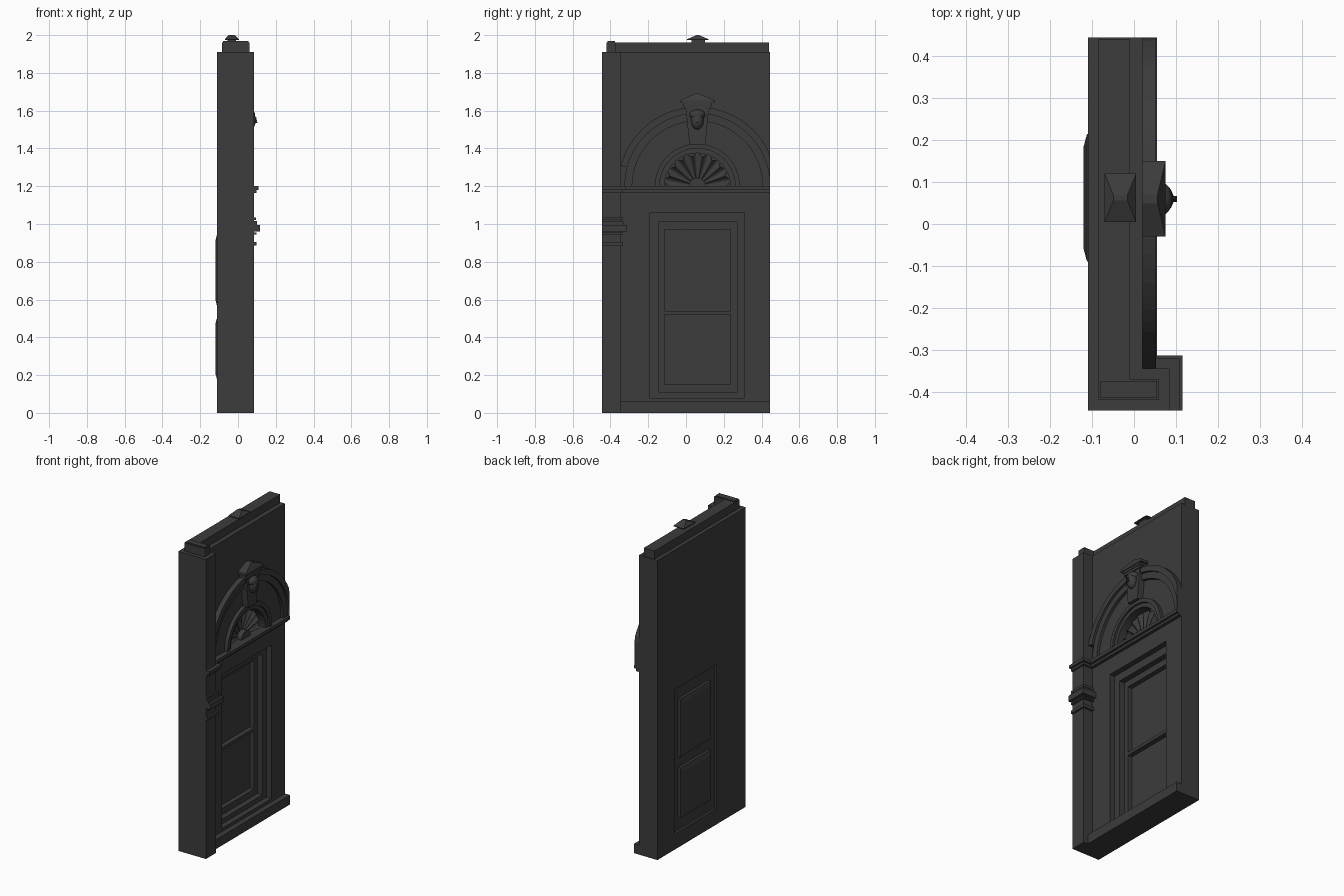
import bpy, bmesh, math
from mathutils import Vector

cube = bpy.data.objects.get("Cube")
if cube:
    bpy.data.objects.remove(cube, do_unlink=True)

stone = bpy.data.materials.new("dark_grey_stone")
stone.use_nodes = True
GREY = (0.045, 0.045, 0.045, 1)
stone.diffuse_color = GREY
bsdf = stone.node_tree.nodes["Principled BSDF"]
bsdf.inputs["Base Color"].default_value = GREY
bsdf.inputs["Roughness"].default_value = 0.8

CY, CZ = 0.06, 1.2           # arch centre
BACK, FACE, PILLAR = -0.11, 0.02, 0.085


def finish(name, bm):
    bmesh.ops.recalc_face_normals(bm, faces=bm.faces)
    mesh = bpy.data.meshes.new(name)
    bm.to_mesh(mesh)
    bm.free()
    mesh.materials.append(stone)
    ob = bpy.data.objects.new(name, mesh)
    bpy.context.collection.objects.link(ob)
    return ob


def loft(name, loops):
    """Closed solid through matching rings of points."""
    bm = bmesh.new()
    rings = [[bm.verts.new(p) for p in loop] for loop in loops]
    n = len(rings[0])
    for a, b in zip(rings, rings[1:]):
        for i in range(n):
            j = (i + 1) % n
            bm.faces.new((a[i], a[j], b[j], b[i]))
    bm.faces.new(rings[0])
    bm.faces.new(rings[-1])
    return finish(name, bm)


def prism(name, yz, x0, x1):
    return loft(name, [[(x, y, z) for y, z in yz] for x in (x0, x1)])


def box(name, x, y, z):
    return prism(name, [(y[0], z[0]), (y[1], z[0]), (y[1], z[1]), (y[0], z[1])], *x)


def slab(name, xy, z0, z1):
    return loft(name, [[(x, y, z) for x, y in xy] for z in (z0, z1)])


def arc(r, a0=0, a1=180, n=32):
    angles = [math.radians(a0 + (a1 - a0) * i / n) for i in range(n + 1)]
    return [(min(0.445, CY + r * math.cos(a)), CZ + r * math.sin(a)) for a in angles]


def arch_ring(name, r0, r1, x0, x1, a0=0, a1=180):
    return prism(name, arc(r1, a0, a1) + arc(r0, a0, a1)[::-1], x0, x1)


def cut(target, cutter):
    mod = target.modifiers.new("cut", 'BOOLEAN')
    mod.operation, mod.solver, mod.object = 'DIFFERENCE', 'EXACT', cutter
    bpy.context.view_layer.objects.active = target
    bpy.ops.object.modifier_apply(modifier=mod.name)
    bpy.data.objects.remove(cutter, do_unlink=True)


# Wall with stepped door recess, back recess and half-round fan niche
wall = box("wall", (BACK, FACE), (-0.4, 0.445), (0, 1.91))
steps = [(-0.015, (-0.19, 0.31), (0.08, 1.06)),
         (-0.05, (-0.145, 0.27), (0.11, 1.01)),
         (-0.08, (-0.115, 0.235), (0.15, 0.52)),
         (-0.08, (-0.115, 0.235), (0.54, 0.97))]
for depth, y, z in steps:
    cut(wall, box("cutter", (depth, 0.1), y, z))
cut(wall, box("cutter", (-0.2, -0.095), (-0.15, 0.275), (0.1, 1.02)))
cut(wall, prism("cutter", arc(0.178), -0.025, 0.1))

# Panels on the back of the door, with a sloped edge
for label, z0, z1 in (("lower", 0.18, 0.5), ("upper", 0.57, 0.94)):
    loops = []
    for x, g in ((-0.09, 0), (-0.112, 0), (-0.12, 0.03)):
        loops.append([(x, -0.09 + g, z0 + g), (x, 0.215 - g, z0 + g),
                      (x, 0.215 - g, z1 - g), (x, -0.09 + g, z1 - g)])
    loft(label + "_back_panel", loops)

# Corner pillar and plinth
box("corner_pillar", (BACK, PILLAR), (-0.445, -0.345), (0, 1.91))
box("plinth", (0, 0.055), (-0.35, 0.445), (0, 0.06))


# Horizontal mouldings that step around the pillar
def pillar_band(name, out, z0, z1):
    box(name, (FACE, PILLAR + out), (-0.445, -0.345 + out), (z0, z1))


for name, out, z0, z1 in (("necking", 0.012, 0.885, 0.905),
                          ("capital_lower", 0.012, 0.945, 0.955),
                          ("capital_roll", 0.031, 0.96, 0.995),
                          ("capital_neck", 0.015, 0.995, 1.015),
                          ("capital_top", 0.011, 1.02, 1.035),
                          ("cornice_pillar_lower", 0.012, 1.165, 1.18),
                          ("cornice_pillar_upper", 0.024, 1.18, 1.2)):
    pillar_band(name, out, z0, z1)
box("cornice_lower", (0, 0.04), (-0.35, 0.445), (1.165, 1.18))
box("cornice_upper", (0, 0.055), (-0.35, 0.445), (1.18, 1.2))

# Arch mouldings around the fan
arch_ring("arch_outer_band", 0.385, 0.42, 0, 0.052, 0, 165)
arch_ring("arch_inner_band", 0.345, 0.386, 0, 0.038)
arch_ring("fan_frame_outer", 0.2, 0.225, 0, 0.042)
arch_ring("fan_frame_inner", 0.175, 0.201, -0.02, 0.03)

# Fluted fan: hollow petals around a half-round hub
PETALS = 9
bm = bmesh.new()
for k in range(PETALS):
    mid, half = math.pi * (k + 0.5) / PETALS, math.pi / PETALS / 2
    rows = []
    for r in (0.04, 0.11, 0.15, 0.172):
        row = []
        for i in range(7):
            t = (i - 3) / 3
            a = mid + t * half
            rr = r * (1 - 0.1 * t * t) if r > 0.15 else r
            x = -0.02 + 0.025 * t * t * r / 0.172
            row.append(bm.verts.new((x, CY + rr * math.cos(a), CZ + rr * math.sin(a))))
        rows.append(row)
    for a, b in zip(rows, rows[1:]):
        for i in range(6):
            bm.faces.new((a[i], b[i], b[i + 1], a[i + 1]))
fan = finish("fan_petals", bm)
prism("fan_hub", arc(0.045, n=12), -0.025, 0.015)

# Keystone with capital and carved head
taper = [(CY - 0.042, 1.42), (CY + 0.042, 1.42), (CY + 0.062, 1.62), (CY - 0.062, 1.62)]
prism("keystone", taper, 0, 0.06)
box("keystone_necking", (0, 0.066), (CY - 0.07, CY + 0.07), (1.61, 1.628))


def hipped(name, x, y, z0, z1, z2, ridge):
    """Flat slab topped by a hipped roof running along x."""
    def ring(dx, dy, z):
        xm, ym = sum(x) / 2, sum(y) / 2
        hx, hy = (x[1] - x[0]) / 2 * dx, (y[1] - y[0]) / 2 * dy
        return [(xm - hx, ym - hy, z), (xm + hx, ym - hy, z),
                (xm + hx, ym + hy, z), (xm - hx, ym + hy, z)]
    return loft(name, [ring(1, 1, z0), ring(1, 1, z1), ring(ridge, 0.12, z2)])


hipped("keystone_cap", (0, 0.075), (CY - 0.09, CY + 0.09), 1.64, 1.655, 1.69, 0.5)
box("keystone_cap_base", (0, 0.07), (CY - 0.075, CY + 0.075), (1.626, 1.642))


def ellipsoid(name, centre, size):
    bm = bmesh.new()
    bmesh.ops.create_uvsphere(bm, u_segments=14, v_segments=10, radius=1)
    for v in bm.verts:
        v.co = Vector(centre) + Vector([c * s for c, s in zip(v.co, size)])
    return finish(name, bm)


head = ellipsoid("carved_head", (0.065, CY, 1.55), (0.03, 0.034, 0.05))
hair = ellipsoid("carved_hair", (0.06, CY, 1.578), (0.032, 0.042, 0.028))
for ob in (head, hair):
    bpy.context.view_layer.objects.active = ob
    ob.select_set(True)
    bpy.ops.object.shade_smooth_by_angle()
    ob.select_set(False)
hipped("carved_nose", (0.085, 0.102), (CY - 0.007, CY + 0.007), 1.535, 1.54, 1.565, 0.3)

# Coping along the top, turning over the pillar, with a small finial
slab("coping", [(-0.085, -0.42), (0.06, -0.42), (0.06, -0.37), (-0.01, -0.37),
                (-0.01, 0.44), (-0.085, 0.44)], 1.9, 1.962)
box("coping_corner", (-0.08, 0.055), (-0.415, -0.375), (1.95, 1.968))
box("finial_base", (-0.055, -0.01), (0.03, 0.1), (1.955, 1.978))
hipped("finial", (-0.07, 0.005), (0.005, 0.12), 1.974, 1.978, 2.0, 0.45)
